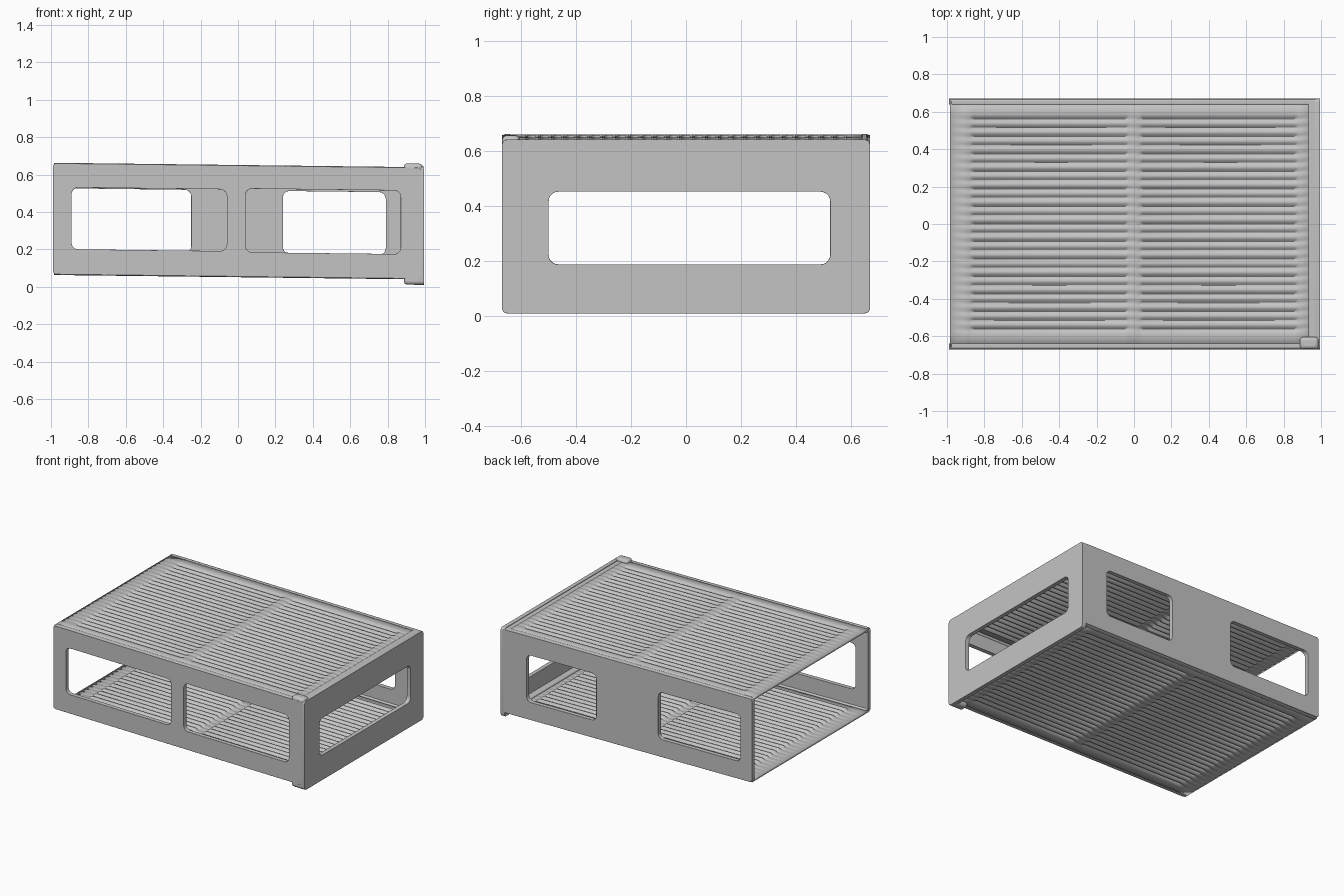
import bpy, bmesh, math
from mathutils import Matrix, Vector

if "Cube" in bpy.data.objects:
    bpy.data.objects.remove(bpy.data.objects["Cube"], do_unlink=True)

grey = bpy.data.materials.new("light grey")
grey.use_nodes = True
grey.diffuse_color = (0.55, 0.55, 0.55, 1)
grey.node_tree.nodes["Principled BSDF"].inputs["Base Color"].default_value = (0.55, 0.55, 0.55, 1)

THICK = 0.03
LEAN = -0.012      # the case sinks slightly towards +x


def finish(name, bm, bevel=0.0, solid=0.0):
    """Lean the part, make it an object and shade it."""
    for v in bm.verts:
        v.co.z += LEAN * v.co.x
    bmesh.ops.recalc_face_normals(bm, faces=bm.faces)
    mesh = bpy.data.meshes.new(name)
    bm.to_mesh(mesh)
    bm.free()
    mesh.materials.append(grey)
    ob = bpy.data.objects.new(name, mesh)
    bpy.context.collection.objects.link(ob)
    if solid:
        mod = ob.modifiers.new("thickness", "SOLIDIFY")
        mod.thickness = solid
        mod.offset = 0
    if bevel:
        mod = ob.modifiers.new("soft edges", "BEVEL")
        mod.width = bevel
        mod.segments = 3
        mod.limit_method = "ANGLE"
        mod.angle_limit = math.radians(60)
    bpy.ops.object.select_all(action="DESELECT")
    ob.select_set(True)
    bpy.context.view_layer.objects.active = ob
    bpy.ops.object.shade_smooth_by_angle(angle=math.radians(50))
    return ob


def rounded_rect(x0, x1, y0, y1, r, steps=5):
    pts = []
    corners = [(x1 - r, y1 - r), (x0 + r, y1 - r), (x0 + r, y0 + r), (x1 - r, y0 + r)]
    for i, (cx, cy) in enumerate(corners):
        for k in range(steps + 1):
            a = math.pi / 2 * (i + k / steps)
            pts.append((cx + r * math.cos(a), cy + r * math.sin(a)))
    return pts


def wall(name, outline, windows, axis, at):
    """Upright plate with rounded windows, lying across the given axis."""
    curve = bpy.data.curves.new(name, "CURVE")
    curve.dimensions = "2D"
    curve.fill_mode = "BOTH"
    curve.extrude = THICK / 2
    for rect, r in [(outline, 0.02)] + [(w, 0.035) for w in windows]:
        pts = rounded_rect(*rect, r)
        spline = curve.splines.new("POLY")
        spline.points.add(len(pts) - 1)
        for p, (u, v) in zip(spline.points, pts):
            p.co = (u, v, 0, 1)
        spline.use_cyclic_u = True
    temp = bpy.data.objects.new(name + "_outline", curve)
    bpy.context.collection.objects.link(temp)
    bpy.context.view_layer.update()
    mesh = temp.to_mesh()
    bm = bmesh.new()
    bm.from_mesh(mesh)
    temp.to_mesh_clear()
    bpy.data.objects.remove(temp)
    bpy.data.curves.remove(curve)
    bmesh.ops.remove_doubles(bm, verts=bm.verts, dist=0.0005)
    for v in bm.verts:
        u, h, d = v.co
        v.co = (u, at + d, h) if axis == "y" else (at + d, u, h)
    return finish(name, bm, bevel=0.012)


def slatted_sheet(name, z, side):
    """Thin sheet with two fields of raised slats around a plain border."""
    xs = [-0.985, -0.88, -0.86, -0.045, -0.025, 0.025, 0.045, 0.86, 0.88, 0.975]
    field = [0, 0, 1, 1, 0, 0, 1, 1, 0, 0]
    slats, per, reach = 25, 8, 0.585
    ys = [-0.66] + [-reach + 2 * reach * i / (slats * per) for i in range(slats * per + 1)] + [0.66]
    bm = bmesh.new()
    rows = []
    for y in ys:
        wave = 0.0
        if abs(y) <= reach + 1e-6:
            wave = 0.009 * (math.cos(2 * math.pi * slats * (y + reach) / (2 * reach)) - 1)
        rows.append([bm.verts.new((x, y, z + side * wave * f)) for x, f in zip(xs, field)])
    for a, b in zip(rows, rows[1:]):
        for i in range(len(xs) - 1):
            bm.faces.new((a[i], a[i + 1], b[i + 1], b[i]))
    return finish(name, bm, solid=0.016)


def block(name, centre, size, bevel):
    bm = bmesh.new()
    bmesh.ops.create_cube(bm, size=1, matrix=Matrix.Translation(Vector(centre)) @ Matrix.Diagonal((*size, 1)))
    return finish(name, bm, bevel=bevel)


# Upright walls; the -x end stays open
wall("front_wall", (-0.99, 0.98, 0.055, 0.648),
     [(-0.89, -0.06, 0.19, 0.52), (0.04, 0.87, 0.185, 0.525)], "y", -0.655)
wall("back_wall", (-0.99, 0.98, 0.055, 0.648),
     [(-0.9, -0.25, 0.18, 0.515), (0.24, 0.79, 0.18, 0.515)], "y", 0.655)
wall("left_end_wall", (-0.67, 0.67, 0.022, 0.655),
     [(-0.5, 0.525, 0.2, 0.465)], "x", 0.98)

# Slatted top and bottom
slatted_sheet("top_sheet", 0.642, 1)
slatted_sheet("bottom_sheet", 0.06, -1)

# Knobs on the front corner of the closed end
for label, z in (("top", 0.645), ("bottom", 0.047)):
    block(label + "_corner_knob", (0.937, -0.637, z), (0.1, 0.065, 0.05), 0.018)

# Rolled rims along the long edges and the closed end
for label, z in (("top", 0.636), ("bottom", 0.066)):
    for where, y in (("front", -0.65), ("back", 0.65)):
        block(f"{label}_{where}_rim", (-0.005, y, z), (1.96, 0.038, 0.03), 0.012)
    block(label + "_end_rim", (0.955, 0, z), (0.06, 1.32, 0.03), 0.012)
